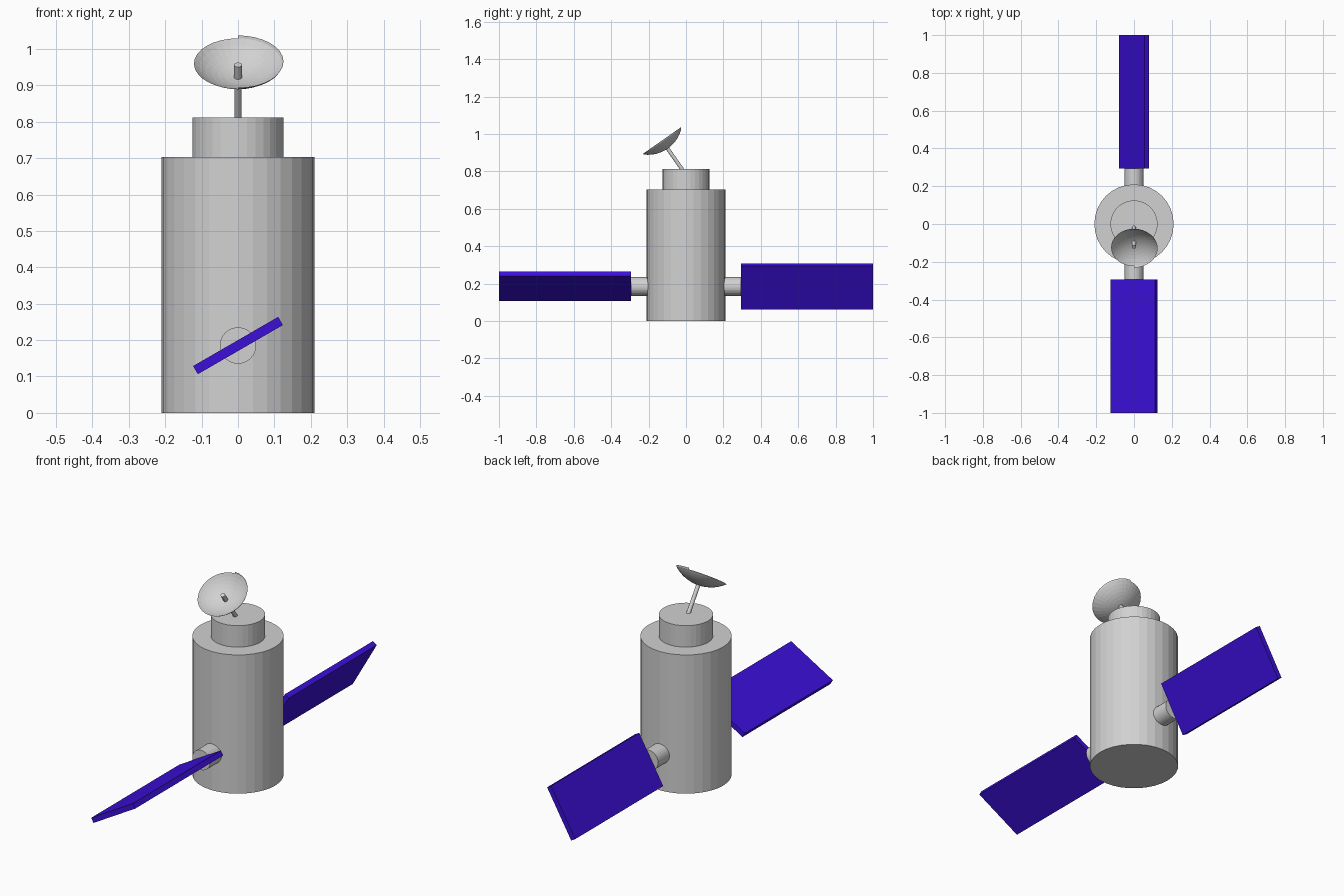
import bpy, bmesh, math
from mathutils import Matrix, Vector

if "Cube" in bpy.data.objects:
    bpy.data.objects.remove(bpy.data.objects["Cube"])


def material(name, rgb):
    m = bpy.data.materials.new(name)
    m.use_nodes = True
    color = (*rgb, 1)
    m.diffuse_color = color
    m.node_tree.nodes["Principled BSDF"].inputs["Base Color"].default_value = color
    return m


GREY = material("light grey metal", (0.64, 0.64, 0.64))
BLUE = material("solar panel blue", (0.045, 0.005, 0.7))


def finish(name, bm, mat):
    mesh = bpy.data.meshes.new(name)
    bm.to_mesh(mesh)
    bm.free()
    mesh.materials.append(mat)
    obj = bpy.data.objects.new(name, mesh)
    bpy.context.collection.objects.link(obj)
    return obj


def cylinder(name, start, end, radius, sides=32):
    start, end = Vector(start), Vector(end)
    axis = end - start
    turn = axis.to_track_quat("Z", "Y").to_matrix().to_4x4()
    bm = bmesh.new()
    bmesh.ops.create_cone(bm, cap_ends=True, segments=sides, radius1=radius,
                          radius2=radius, depth=axis.length,
                          matrix=Matrix.Translation((start + end) / 2) @ turn)
    return finish(name, bm, GREY)


# Main body and upper neck
cylinder("body", (0, 0, 0), (0, 0, 0.703), 0.21)
cylinder("neck", (0, 0, 0.703), (0, 0, 0.812), 0.125)

# Solar panels on round arms, each tilted differently about y
ARM_Z, INNER, OUTER = 0.185, 0.295, 1.0
for side, label, tilt in ((-1, "front", 30), (1, "back", 60)):
    cylinder(label + "_arm", (0, side * 0.18, ARM_Z), (0, side * INNER, ARM_Z), 0.05)
    bm = bmesh.new()
    place = (Matrix.Translation((0, side * (INNER + OUTER) / 2, ARM_Z))
             @ Matrix.Rotation(-math.radians(tilt), 4, "Y")
             @ Matrix.Diagonal((0.27, OUTER - INNER, 0.026, 1)))
    bmesh.ops.create_cube(bm, size=1, matrix=place)
    finish(label + "_solar_panel", bm, BLUE)

# Dish: a shallow bowl of revolution, leaning forward
RADIUS, DEPTH, RINGS = 0.121, 0.046, 7
curve = (RADIUS ** 2 + DEPTH ** 2) / (2 * DEPTH)
half_angle = math.asin(RADIUS / curve)
profile = []
for i in range(RINGS + 1):
    a = half_angle * i / RINGS
    profile.append((curve * math.sin(a), curve * (1 - math.cos(a))))

lean = Matrix.Rotation(math.radians(35), 4, "X")
apex = Vector((0, -0.098, 0.922))
pose = Matrix.Translation(apex) @ lean


def spun(bm, points, begin, sweep, steps):
    verts = [bm.verts.new((r * math.cos(begin), r * math.sin(begin), z)) for r, z in points]
    edges = [bm.edges.new(pair) for pair in zip(verts, verts[1:])]
    bmesh.ops.spin(bm, geom=verts + edges, cent=(0, 0, 0), axis=(0, 0, 1),
                   angle=sweep, steps=steps)


bm = bmesh.new()
spun(bm, profile, 0, math.tau, 32)
# Raised lip on the left half of the rim
lip = [profile[-1], (0.125, DEPTH + 0.007)]
spun(bm, lip, -math.pi / 2, math.pi, 16)
bmesh.ops.remove_doubles(bm, verts=bm.verts, dist=0.0002)
bmesh.ops.recalc_face_normals(bm, faces=bm.faces)
bm.transform(pose)
finish("dish", bm, GREY)

# Mast through the dish, ending in the short feed
axis = lean.to_3x3() @ Vector((0, 0, 1))
cylinder("dish_mast", apex - axis * 0.15, apex, 0.01, 16)
cylinder("dish_feed", apex, apex + axis * 0.042, 0.011, 16)
